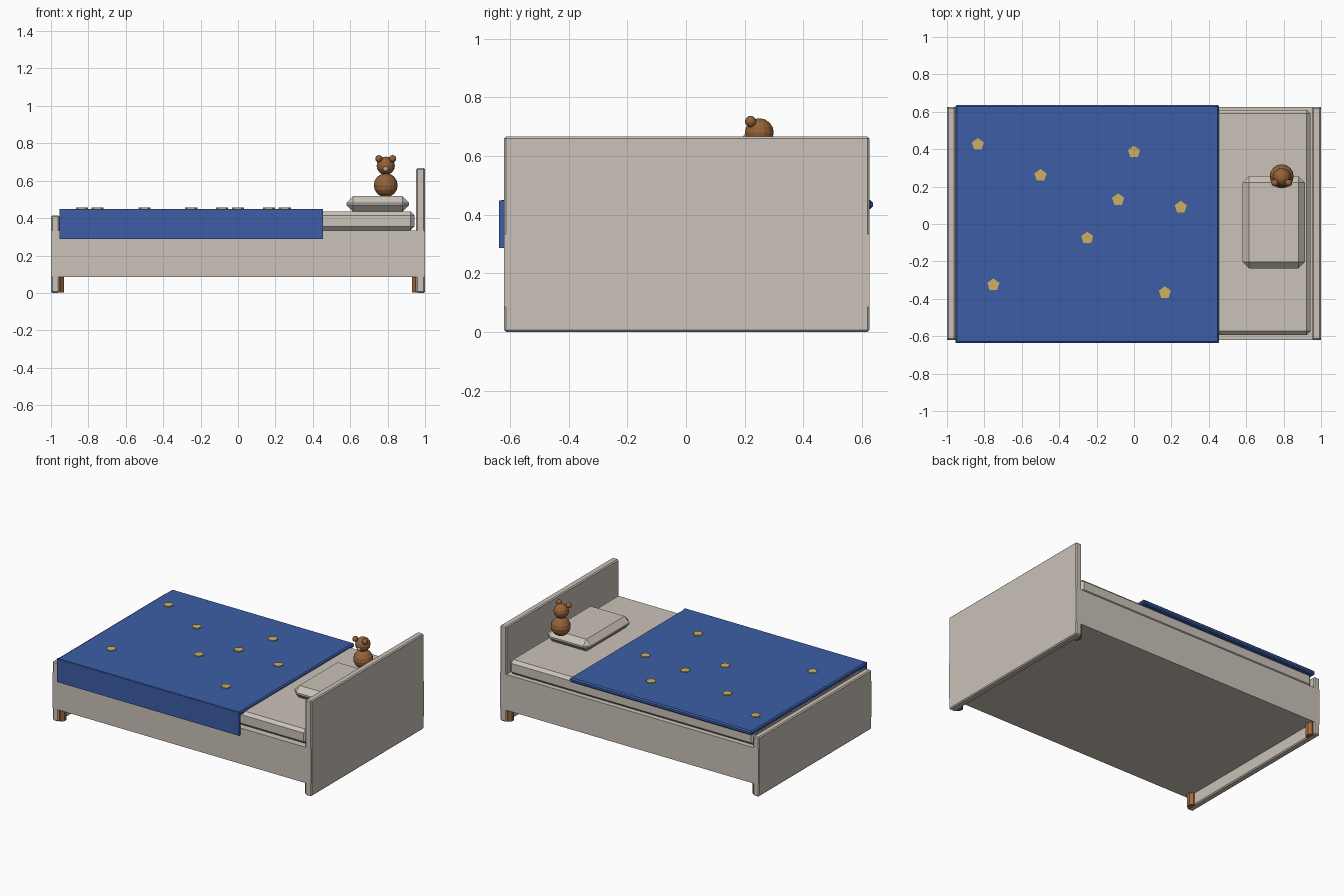
import bpy
import math

if "Cube" in bpy.data.objects:
    bpy.data.objects.remove(bpy.data.objects["Cube"])


def material(name, rgb):
    m = bpy.data.materials.new(name)
    m.diffuse_color = (*rgb, 1)
    m.use_nodes = True
    m.node_tree.nodes["Principled BSDF"].inputs["Base Color"].default_value = m.diffuse_color
    return m


BEIGE = material("beige_paint", (0.59, 0.54, 0.48))
BLUE = material("blue_cloth", (0.045, 0.11, 0.38))
GOLD = material("gold_patch", (0.63, 0.43, 0.117))
WOOD = material("leg_wood", (0.36, 0.15, 0.05))
FUR = material("brown_fur", (0.30, 0.125, 0.04))
GREY = material("grey_muzzle", (0.42, 0.38, 0.35))


def finish(name, mat):
    ob = bpy.context.object
    ob.name = name
    ob.data.materials.append(mat)
    return ob


def box(name, mat, x, y, z, bevel=0.0):
    """Box from (min, max) pairs, with an optional flat chamfer."""
    mid = [(a + b) / 2 for a, b in (x, y, z)]
    bpy.ops.mesh.primitive_cube_add(size=1, location=mid)
    ob = finish(name, mat)
    ob.scale = [b - a for a, b in (x, y, z)]
    bpy.ops.object.transform_apply(location=False, rotation=False, scale=True)
    if bevel:
        mod = ob.modifiers.new("chamfer", 'BEVEL')
        mod.width = bevel
        mod.segments = 1
        mod.limit_method = 'NONE'
    return ob


def ball(name, mat, loc, r):
    bpy.ops.mesh.primitive_uv_sphere_add(segments=16, ring_count=8, radius=r, location=loc)
    return finish(name, mat)


def prism(name, mat, sides, r, h, loc, turn=0.0):
    bpy.ops.mesh.primitive_cylinder_add(vertices=sides, radius=r, depth=h,
                                        location=loc, rotation=(0, 0, turn))
    return finish(name, mat)


# Bed frame: solid base flush with the two end boards
WIDE = (-0.62, 0.625)
box("bed_base", BEIGE, (-0.999, 0.999), WIDE, (0.085, 0.335))
box("headboard", BEIGE, (0.953, 1.0), WIDE, (0, 0.667), 0.007)
box("footboard", BEIGE, (-1.0, -0.955), WIDE, (0, 0.415), 0.007)

# Wooden legs tucked behind the end boards
for sx in (-1, 1):
    for sy in (-1, 1):
        prism("leg", WOOD, 8, 0.032, 0.085,
              (sx * 0.96, 0.003 + sy * 0.58, 0.0435), math.pi / 8)

# Mattress and pillow
box("mattress", BEIGE, (-0.95, 0.943), (-0.593, 0.61), (0.335, 0.435), 0.02)
box("pillow", BEIGE, (0.58, 0.915), (-0.238, 0.257), (0.433, 0.517), 0.036)

# Blanket with a flap hanging over the front side
box("blanket_top", BLUE, (-0.955, 0.455), (-0.637, 0.637), (0.42, 0.45), 0.008)
box("blanket_flap", BLUE, (-0.955, 0.455), (-0.637, -0.621), (0.287, 0.449))

# Five-sided patches on the blanket
for x, y in [(-0.835, 0.425), (-0.50, 0.26), (0.0, 0.385), (-0.085, 0.13),
             (0.25, 0.09), (-0.25, -0.075), (-0.752, -0.325), (0.165, -0.367)]:
    prism("blanket_patch", GOLD, 5, 0.034, 0.009, (x, y, 0.4515))

# Toy bear sitting on the pillow
BX, BY = 0.79, 0.255
ball("bear_body", FUR, (BX, BY, 0.576), 0.064)
ball("bear_head", FUR, (BX, BY - 0.005, 0.68), 0.049)
ball("bear_muzzle", GREY, (BX, BY - 0.046, 0.662), 0.015)
for s in (-1, 1):
    ball("bear_ear", FUR, (BX + s * 0.037, BY - 0.035, 0.718), 0.019)
